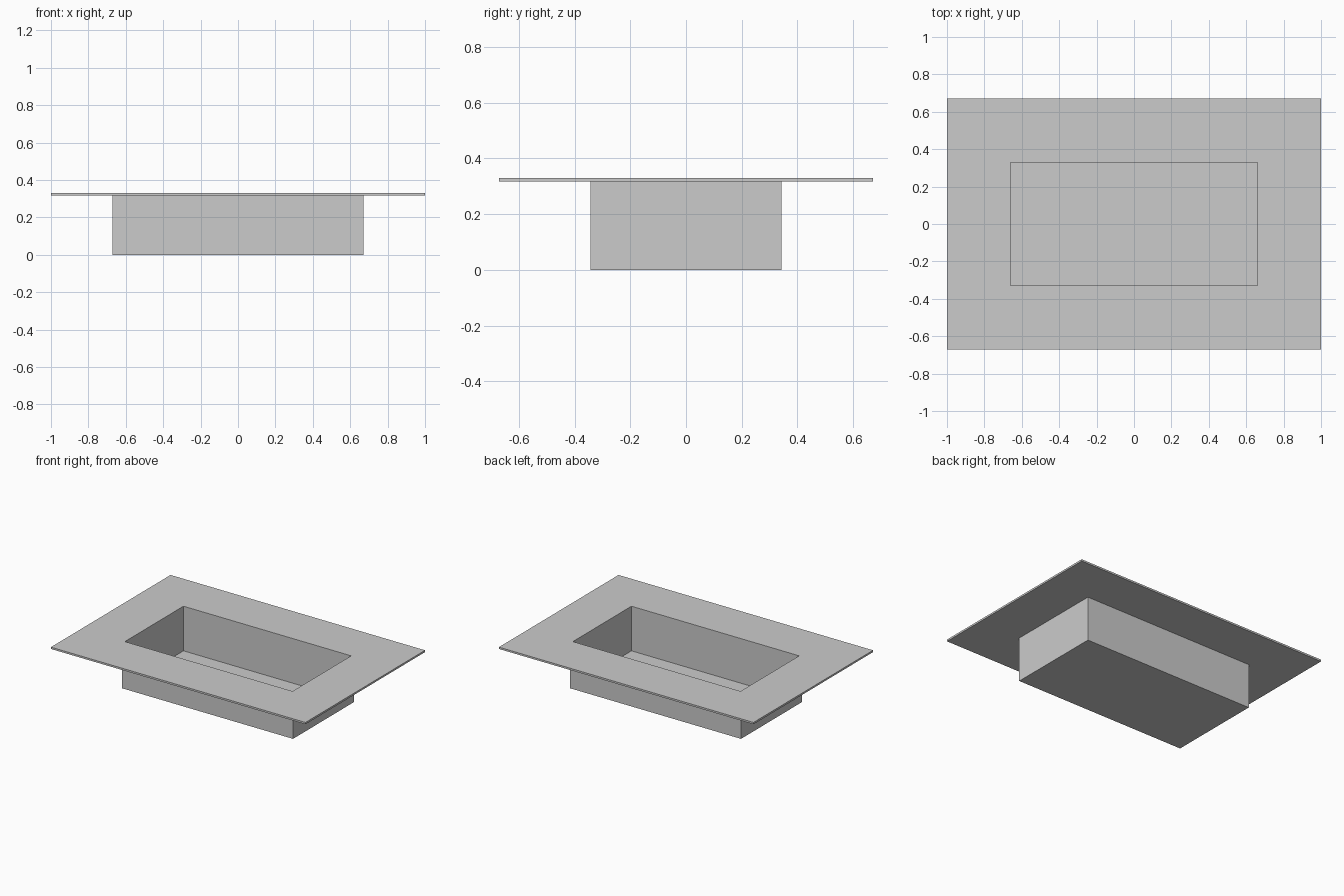
import bpy, bmesh

if "Cube" in bpy.data.objects:
    bpy.data.objects.remove(bpy.data.objects["Cube"])

T = 0.013          # sheet thickness
H = 0.33           # overall height
OPEN_X, OPEN_Y = 0.659, 0.329
RIM_X, RIM_Y = 1.0, 0.671

# Rectangular rings, from the basin floor, over the flange, down to the underside
rings = [
    (OPEN_X, OPEN_Y, T),
    (OPEN_X, OPEN_Y, H),
    (RIM_X, RIM_Y, H),
    (RIM_X, RIM_Y, H - T),
    (OPEN_X + T, OPEN_Y + T, H - T),
    (OPEN_X + T, OPEN_Y + T, 0.0),
]

bm = bmesh.new()
loops = [[bm.verts.new((sx * x, sy * y, z))
          for sx, sy in ((-1, -1), (1, -1), (1, 1), (-1, 1))]
         for x, y, z in rings]

# Walls and flange between neighbouring rings
for a, b in zip(loops, loops[1:]):
    for i in range(4):
        j = (i + 1) % 4
        bm.faces.new((a[i], a[j], b[j], b[i]))

# Inside floor and underside
bm.faces.new(loops[0])
bm.faces.new(loops[-1])
bmesh.ops.recalc_face_normals(bm, faces=bm.faces)

mesh = bpy.data.meshes.new("flanged_basin")
bm.to_mesh(mesh)
bm.free()
basin = bpy.data.objects.new("flanged_basin", mesh)
bpy.context.collection.objects.link(basin)
